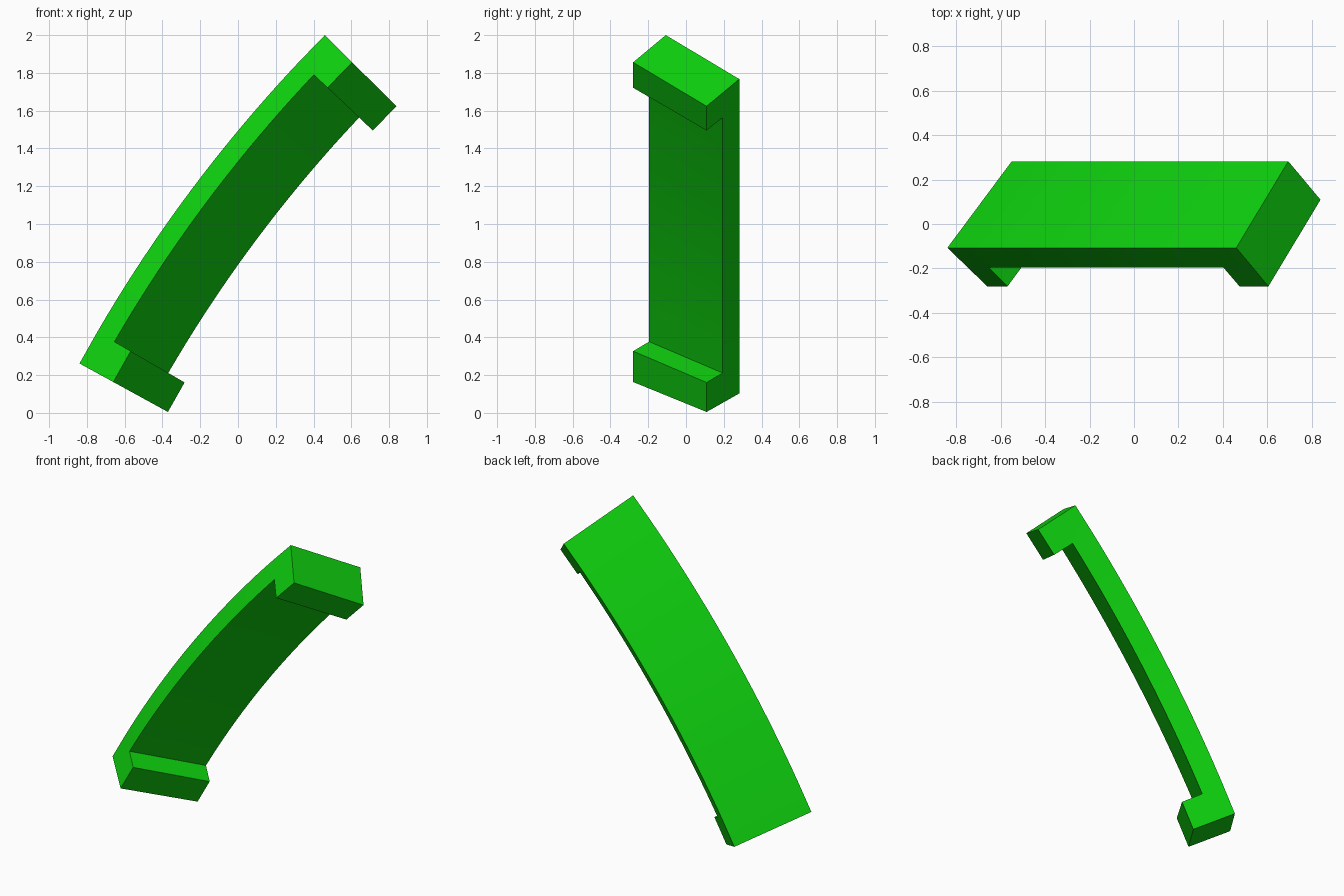
import bpy, bmesh, math

cube = bpy.data.objects.get("Cube")
if cube:
    bpy.data.objects.remove(cube, do_unlink=True)

# Sweep: a tilted section turned about an axis parallel to y
CX, CZ, R = 5.971, -3.473, 7.767
BOTTOM, TOP = math.radians(28.74), math.radians(44.8)
BLOCK = 0.0248          # angle covered by each end block
STEPS = 20

# Section corners as (inward distance, y)
OUT_L, OUT_R = (0.0, -0.107), (0.330, 0.282)
DEPTH = (0.204, -0.173)


def inward(p, f):
    return (p[0] + DEPTH[0] * f, p[1] + DEPTH[1] * f)


MID_L, MID_R = inward(OUT_L, 0.51), inward(OUT_R, 0.51)
IN_L, IN_R = inward(OUT_L, 1), inward(OUT_R, 1)


def place(p, a):
    r = R - p[0]
    return (CX - r * math.cos(a), p[1], CZ + r * math.sin(a))


green = bpy.data.materials.new("bright green")
green.use_nodes = True
colour = (0.0045, 0.64, 0.0045, 1)
green.diffuse_color = colour
green.node_tree.nodes["Principled BSDF"].inputs["Base Color"].default_value = colour

bm = bmesh.new()


def ring(points, a):
    return [bm.verts.new(place(p, a)) for p in points]


# Curved band, including the outer half of both ends
lo, hi = BOTTOM + BLOCK, TOP - BLOCK
angles = [BOTTOM] + [lo + (hi - lo) * i / STEPS for i in range(STEPS + 1)] + [TOP]
rings = [ring((OUT_L, OUT_R, MID_R, MID_L), a) for a in angles]
last = len(rings) - 2
for i, (r0, r1) in enumerate(zip(rings, rings[1:])):
    for k in range(4):
        if k == 2 and i in (0, last):
            continue                      # the end blocks grow from here
        j = (k + 1) % 4
        bm.faces.new((r0[k], r0[j], r1[j], r1[k]))
bm.faces.new(rings[0])
bm.faces.new(rings[-1])

# Inner half of the end blocks
for i in (0, last):
    base = [rings[i][3], rings[i][2], rings[i + 1][2], rings[i + 1][3]]
    l0, r0 = ring((IN_L, IN_R), angles[i])
    l1, r1 = ring((IN_L, IN_R), angles[i + 1])
    foot = [l0, r0, r1, l1]
    for k in range(4):
        j = (k + 1) % 4
        bm.faces.new((base[k], base[j], foot[j], foot[k]))
    bm.faces.new(foot)

# Merge the flat end caps and side joints
bmesh.ops.recalc_face_normals(bm, faces=bm.faces)
mesh = bpy.data.meshes.new("curved_handle")
bm.to_mesh(mesh)
bm.free()
mesh.materials.append(green)

handle = bpy.data.objects.new("curved_handle", mesh)
bpy.context.collection.objects.link(handle)
bpy.ops.object.select_all(action='DESELECT')
handle.select_set(True)
bpy.context.view_layer.objects.active = handle
bpy.ops.object.shade_smooth_by_angle(angle=math.radians(30))
